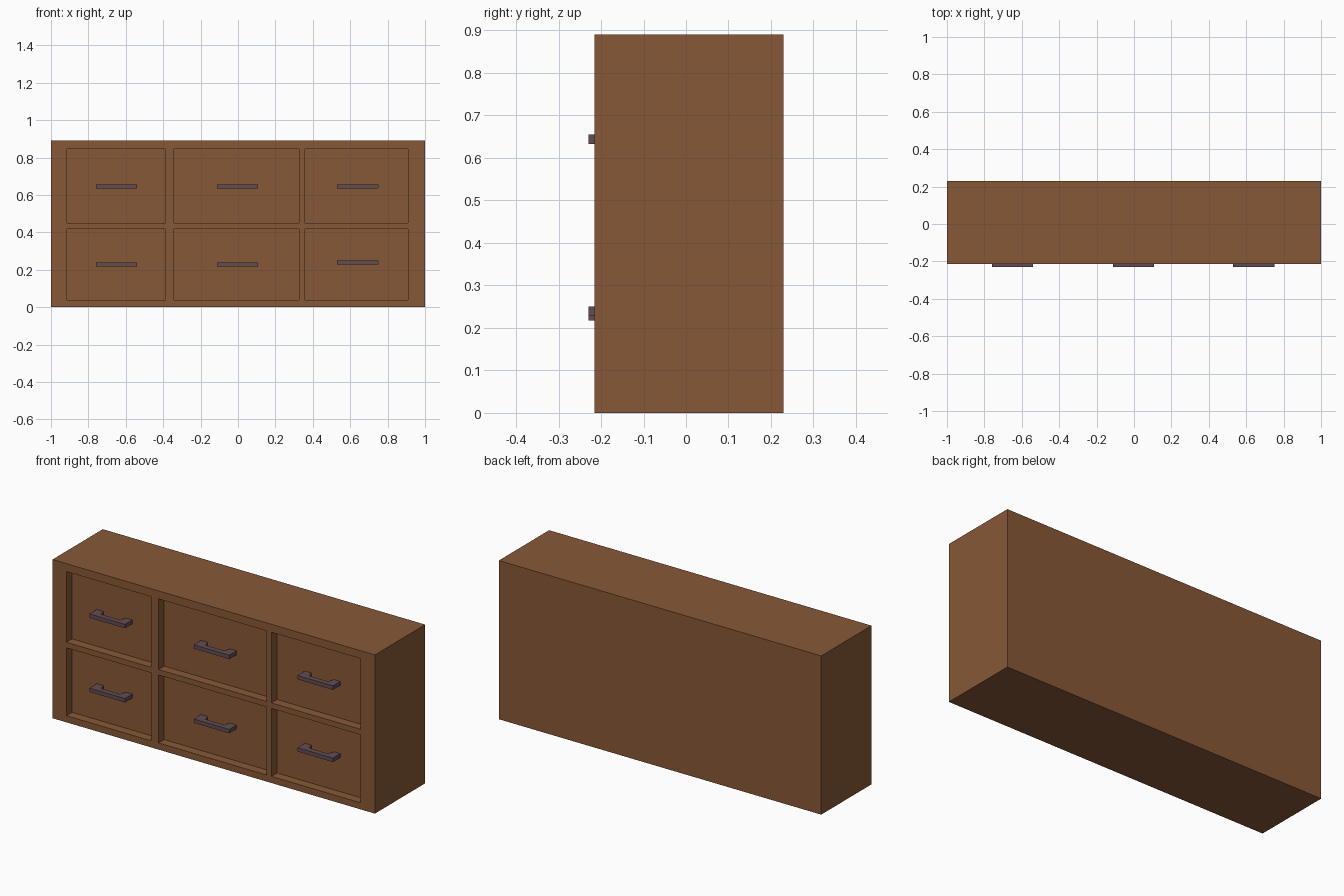
import bpy
import bmesh

if "Cube" in bpy.data.objects:
    bpy.data.objects.remove(bpy.data.objects["Cube"], do_unlink=True)


def make_material(name, color):
    mat = bpy.data.materials.new(name)
    mat.use_nodes = True
    mat.diffuse_color = color
    mat.node_tree.nodes["Principled BSDF"].inputs["Base Color"].default_value = color
    return mat


wood = make_material("brown wood", (0.245, 0.098, 0.038, 1))
metal = make_material("dark handle", (0.12, 0.075, 0.085, 1))

FRONT, BACK, HEIGHT = -0.215, 0.23, 0.89
RECESS = 0.05
COLUMNS = [(-0.914, -0.388), (-0.342, 0.326), (0.358, 0.909)]
ROWS = [(0.037, 0.418), (0.449, 0.845)]


def add_object(name, bm, mat):
    bmesh.ops.recalc_face_normals(bm, faces=bm.faces)
    mesh = bpy.data.meshes.new(name)
    bm.to_mesh(mesh)
    bm.free()
    mesh.materials.append(mat)
    obj = bpy.data.objects.new(name, mesh)
    bpy.context.collection.objects.link(obj)
    return obj


def front_faces(bm):
    bm.normal_update()
    return [f for f in bm.faces if f.normal.y < -0.9]


# Cabinet: a box whose front is cut into a grid, with the drawer fronts sunk in
bm = bmesh.new()
bmesh.ops.create_cube(bm, size=1)
for v in bm.verts:
    v.co.x *= 2
    v.co.y = FRONT if v.co.y < 0 else BACK
    v.co.z = HEIGHT if v.co.z > 0 else 0

cuts = [((x, 0, 0), (1, 0, 0)) for pair in COLUMNS for x in pair]
cuts += [((0, 0, z), (0, 0, 1)) for pair in ROWS for z in pair]
for point, normal in cuts:
    faces = front_faces(bm)
    edges = {e for f in faces for e in f.edges}
    verts = {v for f in faces for v in f.verts}
    bmesh.ops.bisect_plane(bm, geom=faces + list(edges) + list(verts),
                           plane_co=point, plane_no=normal)


def is_drawer(face):
    c = face.calc_center_median()
    return (any(a < c.x < b for a, b in COLUMNS)
            and any(a < c.z < b for a, b in ROWS))


drawers = [f for f in front_faces(bm) if is_drawer(f)]
for face in drawers:
    new = bmesh.ops.extrude_discrete_faces(bm, faces=[face])["faces"]
    bmesh.ops.translate(bm, verts=new[0].verts, vec=(0, RECESS, 0))
add_object("cabinet", bm, wood)


# Handles: a flat bracket outline raised to its thickness
def handle(name, x, z):
    half, foot, y0, y1 = 0.11, 0.07, -0.23, FRONT + RECESS
    bar = y0 + 0.03
    outline = [(-half, y0), (half, y0), (half, y1), (foot, y1),
               (foot - 0.012, bar), (0.012 - foot, bar), (-foot, y1), (-half, y1)]
    bm = bmesh.new()
    base = bm.faces.new([bm.verts.new((x + px, py, z - 0.011)) for px, py in outline])
    top = bmesh.ops.extrude_face_region(bm, geom=[base])["geom"]
    bmesh.ops.translate(bm, vec=(0, 0, 0.022),
                        verts=[g for g in top if isinstance(g, bmesh.types.BMVert)])
    add_object(name, bm, metal)


for side, x in (("right", -0.65), ("middle", -0.003), ("left", 0.64)):
    handle(f"upper_{side}_handle", x, 0.644)
    handle(f"lower_{side}_handle", x, 0.239 if side == "left" else 0.228)
